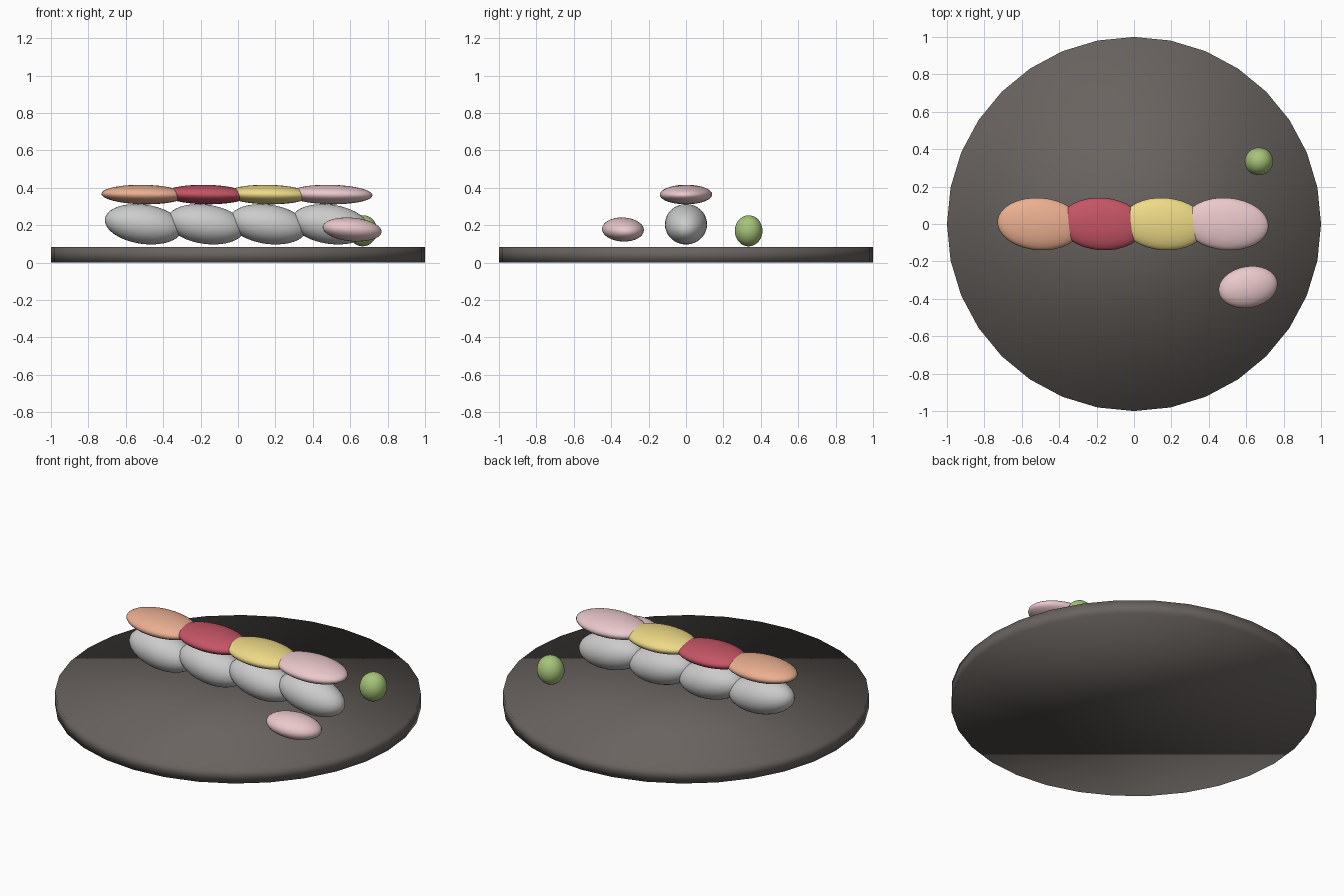
import bpy
from math import radians

if "Cube" in bpy.data.objects:
    bpy.data.objects.remove(bpy.data.objects["Cube"])


def finish(ob, name, color=None):
    ob.name = name
    bpy.ops.object.transform_apply(location=False, rotation=True, scale=True)
    bpy.ops.object.shade_smooth()
    if color:
        mat = bpy.data.materials.new(name + "_colour")
        mat.diffuse_color = (*color, 1)
        mat.use_nodes = True
        mat.node_tree.nodes["Principled BSDF"].inputs["Base Color"].default_value = mat.diffuse_color
        ob.data.materials.append(mat)
    return ob


def blob(name, loc, radii, rot=(0, 0, 0), color=None):
    """Smooth ellipsoid with radii along its own axes, rotation in degrees."""
    bpy.ops.mesh.primitive_uv_sphere_add(segments=32, ring_count=20, location=loc,
                                         rotation=[radians(a) for a in rot])
    ob = bpy.context.object
    ob.scale = radii
    return finish(ob, name, color)


PINK = (0.83, 0.58, 0.60)
ORANGE = (0.83, 0.43, 0.28)
RED = (0.56, 0.09, 0.13)
YELLOW = (0.85, 0.70, 0.24)
GREEN = (0.38, 0.55, 0.19)

# Round serving plate
bpy.ops.mesh.primitive_cylinder_add(vertices=32, radius=1, depth=0.084, location=(0, 0, 0.042))
finish(bpy.context.object, "plate", (0.14, 0.125, 0.115))

# Row of rice pieces, each with a flat topping
for i, color in enumerate((ORANGE, RED, YELLOW, PINK)):
    x = -0.505 + 0.333 * i
    blob(f"rice_{i + 1}", (x, 0, 0.205), (0.209, 0.113, 0.105), (0, 8, 0))
    blob(f"topping_{i + 1}", (x, 0, 0.364), (0.226, 0.14, 0.052), (0, 1, -4), color)

# Garnishes
blob("ginger_garnish", (0.61, -0.337, 0.177), (0.16, 0.11, 0.063), (0, 5, 11), PINK)
blob("green_garnish", (0.668, 0.335, 0.17), (0.076, 0.074, 0.083), (0, 8, 11), GREEN)
